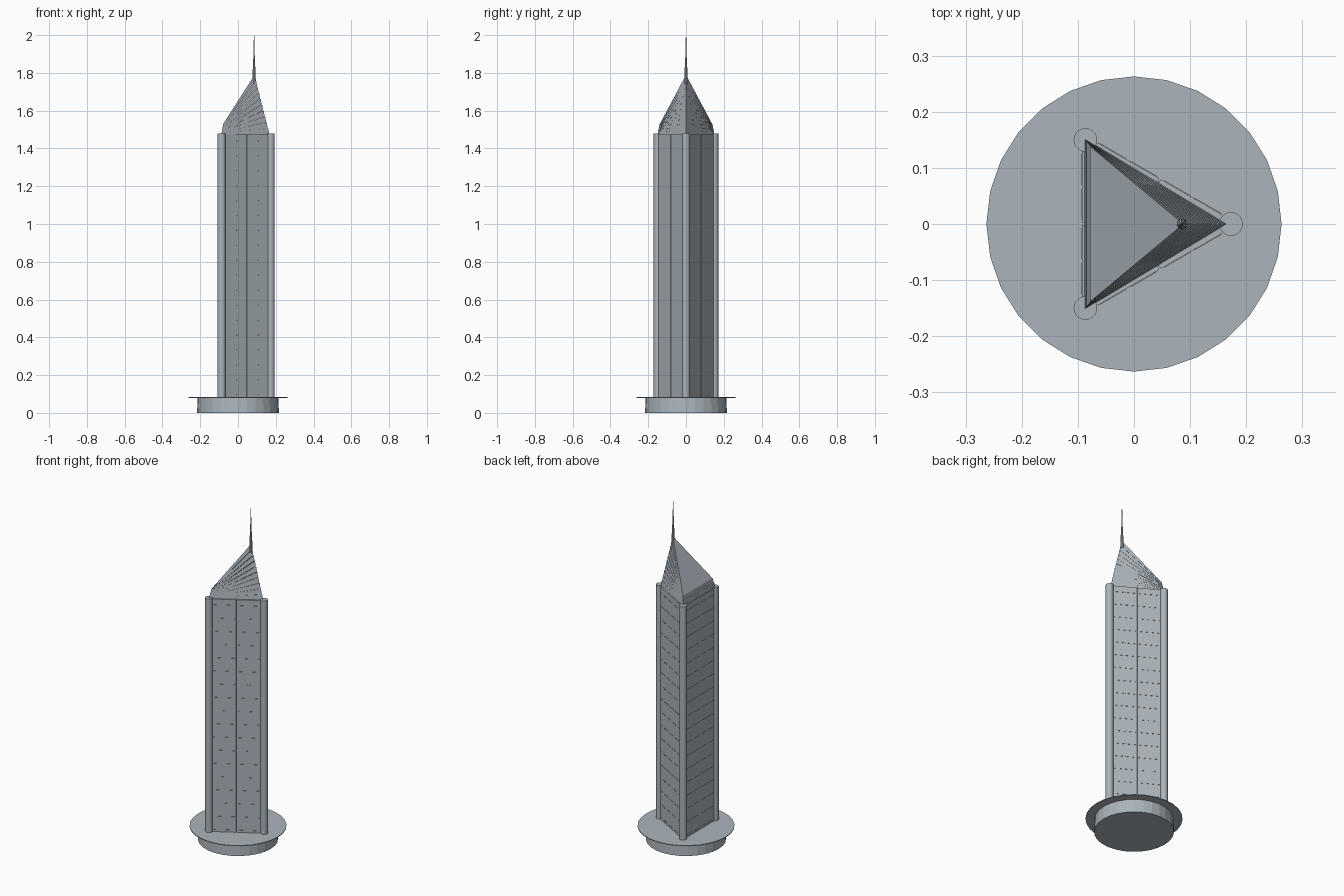
import bpy, bmesh, math
from mathutils import Vector, Matrix

if "Cube" in bpy.data.objects:
    bpy.data.objects.remove(bpy.data.objects["Cube"])

steel = bpy.data.materials.new("blue_grey_steel")
steel.diffuse_color = (0.41, 0.46, 0.50, 1)
steel.use_nodes = True
steel.node_tree.nodes["Principled BSDF"].inputs["Base Color"].default_value = steel.diffuse_color


def make(name, bm):
    bmesh.ops.recalc_face_normals(bm, faces=bm.faces)
    me = bpy.data.meshes.new(name)
    bm.to_mesh(me)
    bm.free()
    me.materials.append(steel)
    ob = bpy.data.objects.new(name, me)
    bpy.context.collection.objects.link(ob)
    return ob


def add_ring_solid(bm, rings):
    """Loft equal-length rings of points into a capped solid."""
    vs = [[bm.verts.new(p) for p in r] for r in rings]
    n = len(rings[0])
    for a, b in zip(vs, vs[1:]):
        for i in range(n):
            j = (i + 1) % n
            bm.faces.new((a[i], a[j], b[j], b[i]))
    bm.faces.new(vs[0][::-1])
    bm.faces.new(vs[-1])


def circle(r, z, n, cx=0, cy=0):
    return [(cx + r * math.cos(2 * math.pi * i / n), cy + r * math.sin(2 * math.pi * i / n), z)
            for i in range(n)]


def lathe(name, profile, n, cx=0, cy=0, smooth=False):
    bm = bmesh.new()
    add_ring_solid(bm, [circle(r, z, n, cx, cy) for r, z in profile])
    ob = make(name, bm)
    if smooth:
        for p in ob.data.polygons:
            p.use_smooth = abs(p.normal.z) < 0.9
    return ob


def add_box(bm, lo, hi, mat):
    c = [(a + b) / 2 for a, b in zip(lo, hi)]
    s = [b - a for a, b in zip(lo, hi)]
    m = mat @ Matrix.Translation(c) @ Matrix.Diagonal((*s, 1))
    bmesh.ops.create_cube(bm, size=1, matrix=m)


# Podium drum and its thin overhanging disc
lathe("podium_drum", [(0.217, 0), (0.213, 0.08)], 28)
lathe("podium_disc", [(0.263, 0.08), (0.263, 0.084)], 28)

# Corner columns
R, BASE, TOP = 0.173, 0.084, 1.48
corners = [Vector((R * math.cos(a), R * math.sin(a), 0))
           for a in (0, 2 * math.pi / 3, 4 * math.pi / 3)]
for i, c in enumerate(corners):
    lathe(f"corner_column_{i + 1}", [(0.021, BASE), (0.021, TOP)], 20, c.x, c.y, True)

# Triangular core
bm = bmesh.new()
add_ring_solid(bm, [[(c.x, c.y, z) for c in corners] for z in (BASE, TOP - 0.005)])
make("tower_core", bm)

# Facades: two wall panels either side of a centre groove, with floor ledges
walls, ledges = bmesh.new(), bmesh.new()
for i in range(3):
    m = Matrix.Rotation(math.radians(60 + 120 * i), 4, 'Z')
    for s in (-1, 1):
        a, b = sorted((s * 0.0015, s * 0.14))
        add_box(walls, (0.08, a, BASE), (0.093, b, TOP - 0.005), m)
        for k in range(18):
            z = 0.095 + 0.079 * k
            for c, d in ((0.008, 0.062), (0.07, 0.125)):
                a, b = sorted((s * c, s * d))
                add_box(ledges, (0.09, a, z), (0.0945, b, z + 0.003), m)
make("facade_panels", walls)
make("floor_ledges", ledges)

# Fanned roof: overlapping tilted triangular leaves, hinged along the low edge
bm = bmesh.new()
N = 10
for i in range(N):
    t, u = i / N, (i + 1) / N
    tip = 0.165 - 0.08 * t
    back, half = -0.088 + 0.010 * t, 0.152 - 0.012 * t
    lo, hi = 1.475 + 0.055 * t, 1.475 + 0.055 * u
    rlo, rhi = 1.475 + 0.315 * t, 1.475 + 0.315 * u
    inset = 0.003
    add_ring_solid(bm, [
        [(back, -half, lo), (tip, 0, rlo), (back, half, lo)],
        [(back + inset * 0.3, -half + inset, hi), (tip - 0.005, 0, rhi),
         (back + inset * 0.3, half - inset, hi)]])
make("fanned_roof", bm)

# Mast at the roof peak
lathe("mast", [(0.010, 1.74), (0.008, 1.80), (0.004, 1.88), (0.001, 2.0)], 8, 0.085, 0)
